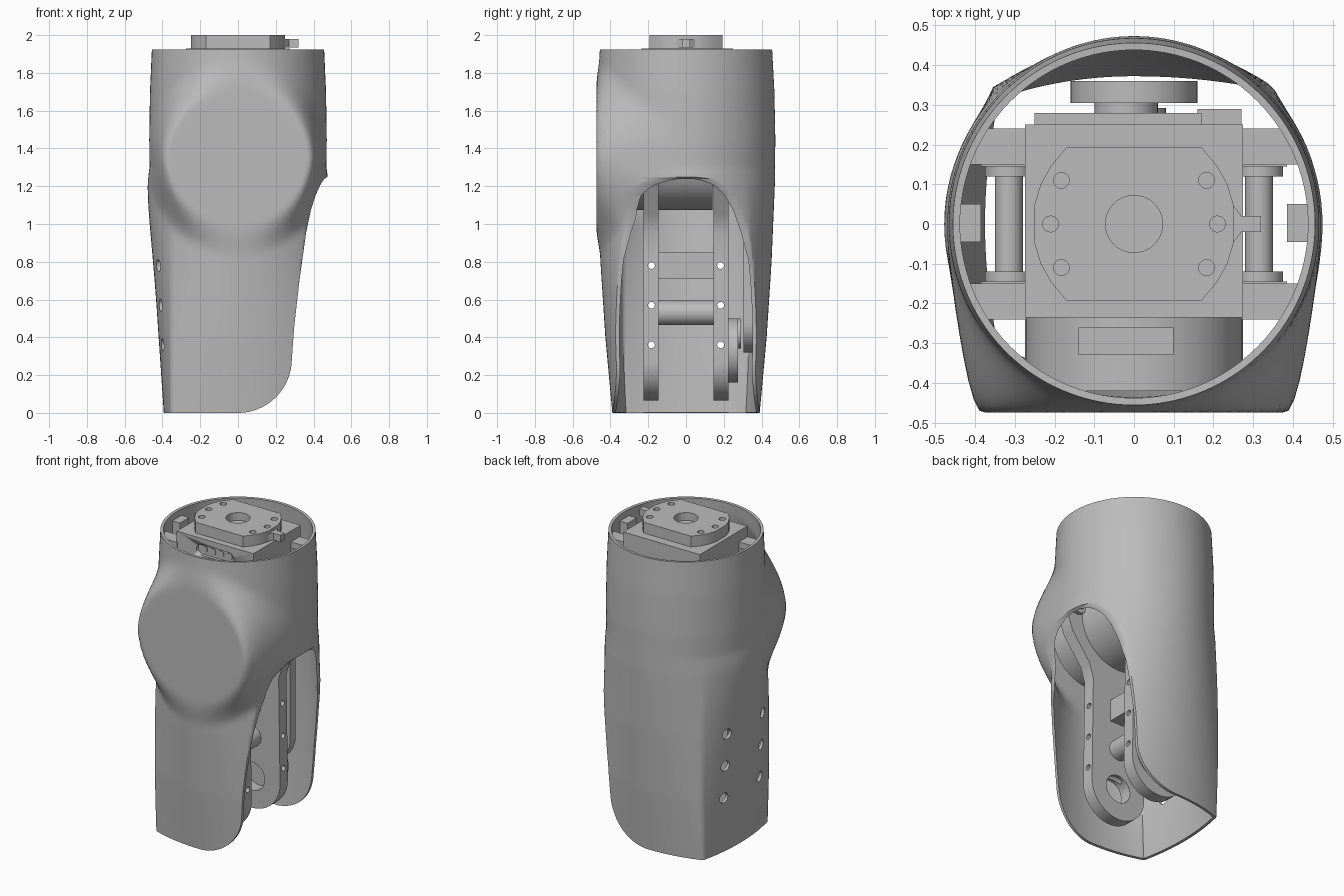
import bpy, bmesh, math
from mathutils import Matrix

cube = bpy.data.objects.get("Cube")
if cube:
    bpy.data.objects.remove(cube, do_unlink=True)

grey = bpy.data.materials.new("mid grey")
grey.use_nodes = True
grey.diffuse_color = (0.5, 0.5, 0.5, 1)
grey.node_tree.nodes["Principled BSDF"].inputs["Base Color"].default_value = (0.5, 0.5, 0.5, 1)

# Axis frames: local z of a part is sent to x, y or z
FRAMES = {
    "x": Matrix(((0, 0, 1), (1, 0, 0), (0, 1, 0))).to_4x4(),
    "y": Matrix(((1, 0, 0), (0, 0, 1), (0, 1, 0))).to_4x4(),
    "z": Matrix.Identity(4),
}


def finish(name, bm, recalc=True):
    if recalc:
        bmesh.ops.recalc_face_normals(bm, faces=bm.faces)
    mesh = bpy.data.meshes.new(name)
    bm.to_mesh(mesh)
    bm.free()
    mesh.materials.append(grey)
    ob = bpy.data.objects.new(name, mesh)
    bpy.context.collection.objects.link(ob)
    return ob


def activate(ob):
    bpy.ops.object.select_all(action="DESELECT")
    ob.select_set(True)
    bpy.context.view_layer.objects.active = ob


def smooth(ob, angle=35):
    activate(ob)
    bpy.ops.object.shade_smooth_by_angle(angle=math.radians(angle))


def prism(name, outline, axis, lo, hi):
    """Extrude a flat outline along an axis."""
    bm = bmesh.new()
    face = bm.faces.new([bm.verts.new((u, v, lo)) for u, v in outline])
    ext = bmesh.ops.extrude_face_region(bm, geom=[face])
    bmesh.ops.translate(bm, vec=(0, 0, hi - lo),
                        verts=[g for g in ext["geom"] if isinstance(g, bmesh.types.BMVert)])
    bmesh.ops.transform(bm, matrix=FRAMES[axis], verts=bm.verts)
    ob = finish(name, bm)
    smooth(ob)
    return ob


def box(name, x, y, z):
    return prism(name, [(x[0], y[0]), (x[1], y[0]), (x[1], y[1]), (x[0], y[1])], "z", *z)


def arc(u, v, r, start, end, n=24):
    return [(u + r * math.cos(math.radians(start + (end - start) * i / n)),
             v + r * math.sin(math.radians(start + (end - start) * i / n))) for i in range(n + 1)]


def disc(name, u, v, r, axis, lo, hi):
    return prism(name, arc(u, v, r, 0, 360, 40)[:-1], axis, lo, hi)


def rods(name, centres, r, axis, lo, hi):
    """Several parallel rods in one mesh, used for drilling."""
    bm = bmesh.new()
    for u, v in centres:
        bmesh.ops.create_cone(bm, cap_ends=True, segments=20, radius1=r, radius2=r, depth=hi - lo,
                              matrix=FRAMES[axis] @ Matrix.Translation((u, v, (lo + hi) / 2)))
    return finish(name, bm)


def cut(ob, cutter, keep=False):
    activate(ob)
    mod = ob.modifiers.new("cut", "BOOLEAN")
    mod.operation, mod.solver, mod.object = "DIFFERENCE", "EXACT", cutter
    bpy.ops.object.modifier_apply(modifier=mod.name)
    if not keep:
        bpy.data.objects.remove(cutter, do_unlink=True)


def step(t):
    t = min(max(t, 0), 1)
    return t * t * (3 - 2 * t)


def lookup(table, z):
    for (z0, a), (z1, b) in zip(table, table[1:]):
        if z <= z1:
            return a + (b - a) * (z - z0) / (z1 - z0)
    return table[-1][1]


# Shell: round at the top, creased and flatter sided towards the bottom, with a front boss
SIDE = [(0, .393), (.4, .42), (.8, .445), (1.2, .467), (1.45, .47), (1.7, .466), (1.925, .456)]
DEPTH = [(0, .39), (.4, .427), (.8, .453), (1.2, .47), (1.45, .473), (1.7, .468), (1.925, .456)]
TOP, CREASE, BOSS_Z, BOSS_Y = 1.925, .355, 1.35, -.475


def shell_ring(z, k=24, m=40):
    t = min(z / 1.3, 1)
    lim, b = lookup(SIDE, z), lookup(DEPTH, z)
    a = .66 + (lim - .66) * t ** 1.2
    c = math.acos(CREASE / a)
    angles = [-c + 2 * c * i / k for i in range(k)]
    angles += [c + (math.pi - 2 * c) * i / m for i in range(m)]
    angles += [q + math.pi for q in angles]
    ring = []
    for q in angles:
        x, y = a * math.cos(q), b * math.sin(q)
        if abs(x) > CREASE:
            flat = lim - (lim - CREASE) * (y / (b * math.sin(c))) ** 2
            x = math.copysign(flat + (abs(x) - flat) * t ** 6, x)
        if y < 0:
            dist = math.hypot(x, z - BOSS_Z)
            rise = abs(z - BOSS_Z) / max(dist, .01)
            inner = .38 - .03 * rise
            y += (BOSS_Y - y) * (1 - step((dist - inner) / (.1 + .08 * rise)))
        ring.append((x, y, z))
    return ring


bm = bmesh.new()
rows = 80
rings = [[bm.verts.new(p) for p in shell_ring(TOP * i / rows)] for i in range(rows + 1)]
for low, high in zip(rings, rings[1:]):
    for j in range(len(low)):
        n = (j + 1) % len(low)
        bm.faces.new((low[j], low[n], high[n], high[j]))
shell = finish("outer_shell", bm, recalc=False)
activate(shell)
wall = shell.modifiers.new("wall", "SOLIDIFY")
wall.thickness, wall.offset = .018, -1
bpy.ops.object.modifier_apply(modifier=wall.name)

# Arched opening on the left side, and screw holes
opening = arc(0, .285, .285, -90, 0, 16) + [
    (.297, .45), (.325, .7), (.36, .95), (.385, 1.07), (.41, 1.15), (.435, 1.205),
    (.455, 1.237), (.475, 1.25), (.7, 1.25), (.7, -.1), (0, -.1)]
cut(shell, prism("opening_cutter", opening, "y", -.7, .7))
screws = [(y, z) for y in (-.183, .183) for z in (.36, .57, .78)]
cut(shell, rods("shell_drill", screws, .033, "x", -.7, 0))
smooth(shell, 60)

# Two inner frame plates, rounded at the knee and flaring at the top
drill = rods("plate_drill", screws, .018, "x", -.7, .7)
plate = arc(0, .265, .2, 180, 360) + [
    (.19, .95), (.22, 1.05), (.35, 1.22), (.385, 1.32), (.385, 1.82),
    (-.385, 1.82), (-.385, 1.32), (-.35, 1.22), (-.22, 1.05), (-.19, .95)]
for name, y0, y1 in (("front_frame_plate", -.225, -.145), ("back_frame_plate", .145, .225)):
    ob = prism(name, plate, "y", y0, y1)
    cut(ob, disc("knee_hole", 0, .27, .09, "y", -.5, .5))
    cut(ob, drill, keep=True)
    smooth(ob)
bpy.data.objects.remove(drill, do_unlink=True)

# Cross members between the plates
box("upper_cross_bar", (-.12, .06), (-.15, .15), (.71, .85))
disc("lower_cross_bar", 0, .53, .065, "y", -.15, .15)
for side, s in (("left", 1), ("right", -1)):
    disc(side + "_spacer", s * .315, 1.4, .035, "y", -.15, .15)
    box(side + "_rim_tab", sorted((s * .385, s * .44)), (-.045, .05), (1.78, 1.88))
    for end, e in (("front", -1), ("back", 1)):
        disc(f"{side}_{end}_spacer_collar", s * .315, 1.4, .06, "y", *sorted((e * .12, e * .15)))
        # Brackets that tie the top motor to the shell wall
        bracket = [(.27, .15), (.43, .15), (.385, .24), (.27, .24)]
        prism(f"{side}_{end}_motor_bracket", [(s * x, e * y) for x, y in bracket], "z", 1.72, 1.86)

# Knee bearing and drive link at the back
disc("knee_bearing", 0, .33, .17, "y", .225, .275)
disc("knee_bearing_cap", 0, .42, .08, "y", .275, .292)
link = arc(0, .48, .16, 180, 360) + arc(0, 1.35, .16, 0, 180)
prism("drive_link", link, "y", .305, .36)

# Hip motor behind the front boss
disc("hip_motor", 0, 1.35, .275, "y", -.42, .14)
box("hip_motor_gearbox", (-.25, .17), (.14, .28), (1.2, 1.6))
box("hip_motor_connector", (.16, .27), (.14, .29), (1.25, 1.5))
disc("hip_motor_axle", -.02, 1.35, .08, "y", .28, .31)

# Top motor with a recessed socket slot on its front
motor = box("top_motor", (-.275, .275), (-.235, .25), (1.6, 1.93))
slot = arc(-.1, 1.855, .035, 90, 270, 10) + arc(.1, 1.855, .035, -90, 90, 10)
cut(motor, prism("slot_cutter", slot, "y", -.3, -.215))
for i in range(4):
    disc(f"socket_{i + 1}", -.09 + .06 * i, 1.855, .022, "y", -.22, -.205)
box("cable_socket", (-.14, .1), (-.33, -.26), (1.55, 1.7))

# Output plate with bolt holes and a pointer tab
quarter = [(.25, .05), (.235, .1), (.21, .145), (.17, .193)]
left = [(x, -y) for x, y in reversed(quarter)] + quarter
horn = prism("output_plate", left + [(-x, -y) for x, y in left], "z", 1.925, 2)
cut(horn, disc("centre_hole", 0, 0, .072, "z", 1.95, 2.1))
bolts = [(sx * .183, sy * .11) for sx in (-1, 1) for sy in (-1, 1)] + [(-.21, 0), (.21, 0)]
cut(horn, rods("bolt_drill", bolts, .02, "z", 1.95, 2.1))
smooth(horn)
prism("pointer_tab", [(.24, -.06), (.27, -.02), (.32, -.02), (.32, .02), (.27, .02), (.24, .06)],
      "z", 1.935, 1.98)
